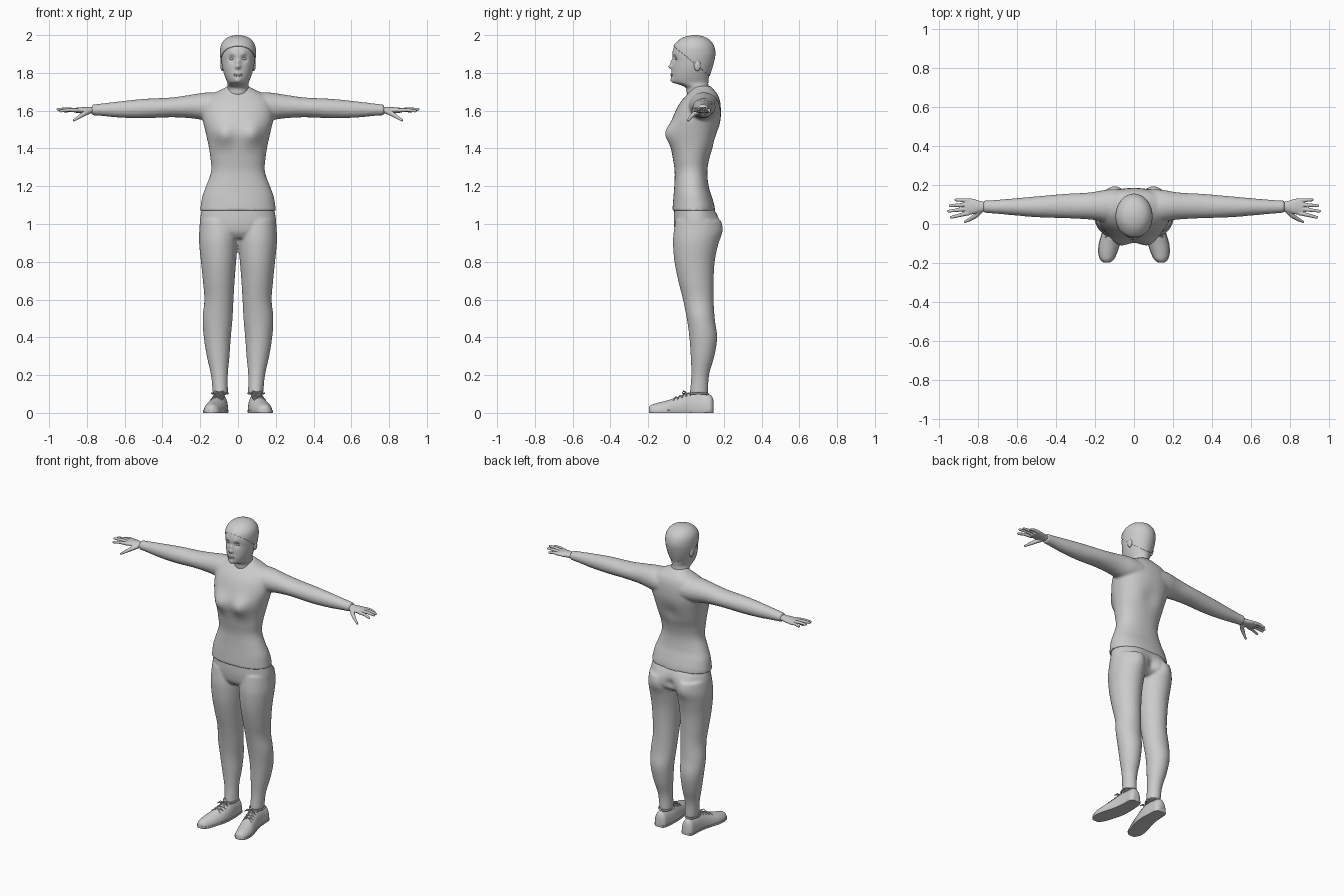
import bpy, bmesh, math
from mathutils import Vector, Matrix

if "Cube" in bpy.data.objects:
    bpy.data.objects.remove(bpy.data.objects["Cube"])

grey = bpy.data.materials.new("plain_grey")
grey.diffuse_color = (0.6, 0.6, 0.6, 1)
grey.use_nodes = True
grey.node_tree.nodes["Principled BSDF"].inputs["Base Color"].default_value = grey.diffuse_color


def sample(keys, t):
    """Smooth (Hermite) interpolation of section extents along the loft axis."""
    n = len(keys)
    i = 0
    while i < n - 2 and t > keys[i + 1][0]:
        i += 1
    a, b = keys[i], keys[i + 1]
    p, q = keys[max(i - 1, 0)], keys[min(i + 2, n - 1)]
    h = b[0] - a[0]
    u = (t - a[0]) / h
    out = []
    for c in range(1, 5):
        ma = (b[c] - p[c]) / (b[0] - p[0]) * h
        mb = (q[c] - a[c]) / (q[0] - a[0]) * h
        out.append((2*u**3 - 3*u**2 + 1) * a[c] + (u**3 - 2*u**2 + u) * ma
                   + (3*u**2 - 2*u**3) * b[c] + (u**3 - u**2) * mb)
    return out


def skin(bm, rings):
    """Join rings of points into a closed tube."""
    vs = [[bm.verts.new(p) for p in r] for r in rings]
    n = len(vs[0])
    for r, s in zip(vs, vs[1:]):
        for k in range(n):
            bm.faces.new((r[k], r[(k+1) % n], s[(k+1) % n], s[k]))
    bm.faces.new(vs[0])
    bm.faces.new(vs[-1])


def loft(bm, axis, keys, seg=48, count=48, power=2.0, side=1, grow=0.0, lo=-9, hi=9):
    """Keys are (position, min a, max a, min b, max b) along the axis."""
    keys = sorted(keys)
    rings = []
    for i in range(count + 1):
        t = keys[0][0] + (keys[-1][0] - keys[0][0]) * i / count
        a0, a1, b0, b1 = sample(keys, t)
        ring = []
        for k in range(seg):
            w = math.tau * k / seg
            c, s = math.cos(w), math.sin(w)
            a = (a0+a1)/2 + ((a1-a0)/2 + grow) * math.copysign(abs(c)**(2/power), c)
            b = (b0+b1)/2 + ((b1-b0)/2 + grow) * math.copysign(abs(s)**(2/power), s)
            x, y, z = {'x': (t, a, b), 'y': (a, t, b), 'z': (a, b, t)}[axis]
            ring.append((x*side, y, min(max(z, lo), hi)))
        rings.append(ring)
    skin(bm, rings)


def tube(bm, pts, r0, r1, side=1, seg=10):
    pts = [Vector(p) for p in pts]
    rings = []
    for i, p in enumerate(pts):
        d = (pts[min(i+1, len(pts)-1)] - pts[max(i-1, 0)]).normalized()
        u = d.cross(Vector((0, 0, 1))).normalized()
        v = d.cross(u)
        r = r0 + (r1 - r0) * i / (len(pts) - 1)
        ring = [p + (u*math.cos(math.tau*k/seg) + v*math.sin(math.tau*k/seg)) * r for k in range(seg)]
        rings.append([(q.x*side, q.y, q.z) for q in ring])
    skin(bm, rings)


def ball(bm, at, size):
    bmesh.ops.create_uvsphere(bm, u_segments=20, v_segments=12, radius=1,
                              matrix=Matrix.Translation(at) @ Matrix.Diagonal((*size, 1)))


def bump(bm, at, radius, push):
    """Soft swelling or dent, applied on both sides when off centre."""
    for s in ((1, -1) if at[0] else (1,)):
        c = Vector((at[0]*s, at[1], at[2]))
        for v in bm.verts:
            v.co.y += push * math.exp(-(v.co - c).length_squared / radius**2)


def finish(bm, name, voxel=0, smooth=3):
    bmesh.ops.recalc_face_normals(bm, faces=bm.faces[:])
    me = bpy.data.meshes.new(name)
    bm.to_mesh(me)
    bm.free()
    me.materials.append(grey)
    me.shade_smooth()
    me.set_sharp_from_angle(angle=0.8)
    ob = bpy.data.objects.new(name, me)
    bpy.context.collection.objects.link(ob)
    if voxel:
        m = ob.modifiers.new("blend", 'REMESH')
        m.mode, m.voxel_size, m.use_smooth_shade = 'VOXEL', voxel, True
        m = ob.modifiers.new("soften", 'SMOOTH')
        m.factor, m.iterations = 0.5, smooth
    return ob


# head and neck
head = [(z, -w, w, f, b) for z, w, f, b in (
    (1.64, .06, .02, .14), (1.69, .058, .005, .13), (1.722, .055, -.002, .12),
    (1.738, .055, -.035, .118), (1.75, .057, -.064, .118), (1.78, .069, -.072, .122),
    (1.82, .081, -.072, .135), (1.86, .088, -.07, .146), (1.90, .091, -.072, .152),
    (1.94, .087, -.062, .144), (1.97, .069, -.034, .122), (1.988, .042, 0, .09),
    (1.996, .008, .04, .056))]
bm = bmesh.new()
loft(bm, 'z', head, seg=112, count=80)
bump(bm, (.034, -.062, 1.876), .018, .012)    # eye sockets
bump(bm, (0, -.072, 1.833), .013, -.022)      # nose tip
bump(bm, (0, -.072, 1.858), .013, -.012)      # nose bridge
bump(bm, (.03, -.066, 1.902), .016, -.004)    # brows
bump(bm, (0, -.072, 1.79), .02, -.006)        # mouth
bump(bm, (0, -.066, 1.757), .02, -.012)       # chin
finish(bm, "head")

# eyes, lips and ears
bm = bmesh.new()
for s in (1, -1):
    ball(bm, (.034*s, -.047, 1.874), (.013, .011, .007))
finish(bm, "eyes")
bm = bmesh.new()
for z in (1.794, 1.786):
    ball(bm, (0, -.075, z), (.022, .007, .0045))
finish(bm, "lips")
bm = bmesh.new()
for s in (1, -1):
    ball(bm, (.083*s, .06, 1.84), (.011, .018, .03))
finish(bm, "ears")

# close hair cap, cut along a slanted hairline
bm = bmesh.new()
loft(bm, 'z', [(k[0] + .004, *k[1:]) for k in head], seg=64, count=80, grow=.004)
bmesh.ops.bisect_plane(bm, geom=bm.verts[:] + bm.edges[:] + bm.faces[:], dist=1e-5,
                       plane_co=(0, -.07, 1.945), plane_no=(0, .825, 1), clear_inner=True)
hair = finish(bm, "hair")
m = hair.modifiers.new("thickness", 'SOLIDIFY')
m.thickness, m.offset = .005, -1

# long sleeved shirt
torso = [(z, -w, w, f, b) for z, w, f, b in (
    (1.07, .201, -.072, .154), (1.1, .197, -.07, .15), (1.15, .188, -.066, .135),
    (1.2, .169, -.062, .12), (1.28, .142, -.06, .113), (1.35, .146, -.07, .125),
    (1.42, .157, -.08, .152), (1.5, .175, -.085, .174), (1.56, .188, -.07, .184),
    (1.62, .185, -.045, .184), (1.66, .17, -.018, .178), (1.69, .135, .01, .165),
    (1.71, .09, .025, .148), (1.73, .055, .04, .13))]
arm = [(.08, .0, .18, 1.54, 1.695), (.15, .01, .175, 1.545, 1.697), (.2, .02, .166, 1.553, 1.692),
       (.25, .025, .16, 1.56, 1.684), (.35, .03, .155, 1.565, 1.67), (.5, .035, .142, 1.56, 1.662),
       (.62, .045, .131, 1.563, 1.65), (.72, .054, .123, 1.572, 1.638), (.775, .058, .12, 1.576, 1.632)]
bm = bmesh.new()
loft(bm, 'z', torso, seg=72, power=2.25)
bump(bm, (.08, -.09, 1.475), .06, -.036)      # bust
bump(bm, (0, .16, 1.45), .06, -.012)          # spine hollow
for s in (1, -1):
    loft(bm, 'x', arm, side=s)
finish(bm, "shirt", voxel=.008)

# trousers
pelvis = [(z, -w, w, f, b) for z, w, f, b in (
    (.925, .15, -.035, .13), (.955, .195, -.056, .165), (1.0, .203, -.064, .168),
    (1.05, .197, -.064, .16), (1.095, .186, -.06, .14))]
leg = [(1.02, .004, .2, -.055, .165), (.95, .0, .206, -.066, .178), (.9, .002, .206, -.069, .17),
       (.8, .01, .196, -.061, .152), (.7, .018, .186, -.041, .146), (.6, .024, .178, -.016, .146),
       (.5, .029, .187, .004, .152), (.4, .038, .181, .018, .165), (.3, .045, .165, .025, .15),
       (.2, .054, .143, .028, .122), (.1, .053, .133, .02, .117)]
bm = bmesh.new()
loft(bm, 'z', pelvis, seg=72, power=2.2)
for s in (1, -1):
    loft(bm, 'z', leg, side=s)
bump(bm, (.095, .17, .995), .065, .022)       # seat
bump(bm, (0, .17, .98), .03, -.02)            # seat cleft
finish(bm, "trousers", voxel=.008)

# hands with four fingers and a thumb
palm = [(.755, .066, .112, 1.586, 1.622), (.79, .06, .118, 1.585, 1.62),
        (.83, .05, .13, 1.586, 1.618), (.868, .046, .131, 1.59, 1.614)]
fingers = [(.056, .945, .034, 1.598), (.078, .96, .066, 1.607),
           (.1, .952, .094, 1.604), (.121, .922, .124, 1.596)]
bm = bmesh.new()
for s in (1, -1):
    loft(bm, 'x', palm, seg=24, count=12, side=s)
    for y, tx, ty, tz in fingers:
        mid = ((.85 + tx) / 2, (y + ty) / 2, (1.602 + tz) / 2 + .004)
        tube(bm, [(.85, y, 1.602), mid, (tx - .006, ty, tz), (tx, ty, tz - .001)], .0115, .0055, s)
    tube(bm, [(.785, .075, 1.6), (.815, .042, 1.583), (.845, .023, 1.564), (.872, .01, 1.546)],
         .016, .006, s)
finish(bm, "hands", voxel=.003, smooth=2)

# shoes, turned slightly outward, with soles and laces
shoe = [(.145, .078, .122, -.03, .07), (.132, .062, .137, -.05, .094), (.08, .056, .14, -.06, .105),
        (.02, .053, .146, -.06, .106), (-.04, .058, .161, -.05, .086), (-.1, .073, .178, -.04, .066),
        (-.15, .09, .181, -.035, .053), (-.185, .108, .17, -.02, .042), (-.197, .125, .155, -.01, .03)]
uppers, soles, laces = bmesh.new(), bmesh.new(), bmesh.new()
for s in (1, -1):
    loft(uppers, 'y', shoe, side=s, lo=.004)
    loft(soles, 'y', shoe, side=s, grow=.003, lo=0, hi=.014)
    for i in range(4):
        y = .012 - .022 * i
        for d in (1, -1):
            pts = []
            for k in range(-3, 4):
                yy = y - d * .004 * k
                x0, x1, z0, z1 = sample(sorted(shoe), yy)
                f = k * .2
                pts.append(((x0+x1)/2 + f*(x1-x0)/2, yy,
                            (z0+z1)/2 + (z1-z0)/2 * math.sqrt(1 - f*f) + .002))
            tube(laces, pts, .003, .003, s, 6)
    for d in (1, -1):                         # bow loops
        tube(laces, [(.1, .0, .108), (.1 + .02*d, -.014, .116), (.1 + .036*d, -.02, .102),
                     (.1 + .022*d, -.006, .104), (.1, .001, .106)], .003, .003, s, 6)
    ring = [(.096 + .043*math.cos(w), .066 + .052*math.sin(w), .104 - .03*math.sin(w)**2 * 0.2)
            for w in (math.tau * k / 24 for k in range(25))]
    tube(laces, ring, .005, .005, s, 8)       # padded collar
finish(uppers, "shoes")
finish(soles, "soles")
finish(laces, "laces_and_collars")
